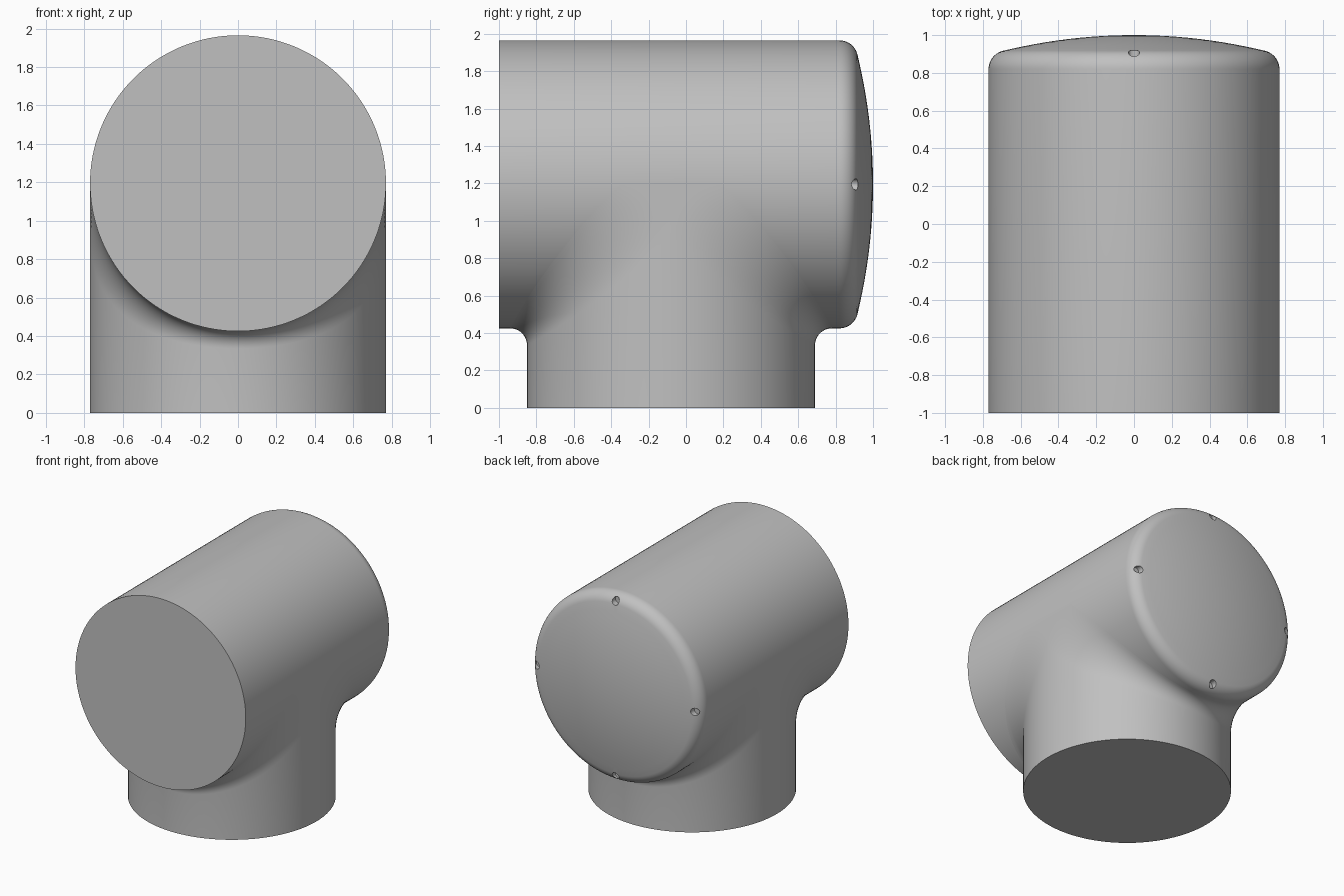
import bpy
import bmesh
import math
from mathutils import Matrix

R = 0.77          # radius of both pipes
AXIS_Z = 1.195    # height of the horizontal pipe axis
NECK_Y = -0.08    # centre of the vertical neck
SEG = 128

if "Cube" in bpy.data.objects:
    bpy.data.objects.remove(bpy.data.objects["Cube"], do_unlink=True)

grey = bpy.data.materials.new("plain grey")
grey.use_nodes = True
color = (0.53, 0.53, 0.53, 1)
grey.diffuse_color = color
grey.node_tree.nodes["Principled BSDF"].inputs["Base Color"].default_value = color


def make_object(name, bm):
    bmesh.ops.recalc_face_normals(bm, faces=bm.faces)
    mesh = bpy.data.meshes.new(name)
    bm.to_mesh(mesh)
    bm.free()
    mesh.materials.append(grey)
    obj = bpy.data.objects.new(name, mesh)
    bpy.context.collection.objects.link(obj)
    return obj


def smooth(obj):
    bpy.ops.object.select_all(action="DESELECT")
    obj.select_set(True)
    bpy.context.view_layer.objects.active = obj
    bpy.ops.object.shade_smooth_by_angle(angle=math.radians(30))


def loft(bm, rings):
    """Skin closed rings of equal length."""
    for a, b in zip(rings, rings[1:]):
        n = len(a)
        for i in range(n):
            j = (i + 1) % n
            bm.faces.new((a[i], a[j], b[j], b[i]))


# Horizontal pipe: flat front, rounded rim and shallow dome at the back
DOME_R, RIM, RIM_Y = 2.92, 0.1, 0.82
tilt = math.asin((R - RIM) / (DOME_R - RIM))
profile = [(-1, R)]
for k in range(11):
    a = math.radians(90) + (tilt - math.radians(90)) * k / 10
    profile.append((RIM_Y + RIM * math.cos(a), R - RIM + RIM * math.sin(a)))
for k in range(1, 12):
    a = tilt * (1 - k / 12)
    profile.append((1 - DOME_R + DOME_R * math.cos(a), DOME_R * math.sin(a)))

bm = bmesh.new()
rings = []
for y, r in profile:
    angles = [math.tau * i / SEG for i in range(SEG)]
    rings.append([bm.verts.new((r * math.cos(a), y, AXIS_Z + r * math.sin(a))) for a in angles])
loft(bm, rings)
bm.faces.new(rings[0])
tip = bm.verts.new((0, 1, AXIS_Z))
for i in range(SEG):
    bm.faces.new((rings[-1][i], rings[-1][(i + 1) % SEG], tip))
pipe = make_object("horizontal_pipe", bm)
smooth(pipe)

# Four small blind holes around the rim of the dome
bm = bmesh.new()
for k in range(4):
    a = math.tau * k / 4
    place = Matrix.Translation((0.715 * math.cos(a), 0.93, AXIS_Z + 0.715 * math.sin(a)))
    bmesh.ops.create_cone(bm, cap_ends=True, segments=24, radius1=0.03, radius2=0.03,
                          depth=0.12, matrix=place @ Matrix.Rotation(math.pi / 2, 4, "X"))
cutter = make_object("hole_cutter", bm)
cutter.hide_render = True
cutter.hide_viewport = True
cut = pipe.modifiers.new("holes", "BOOLEAN")
cut.operation = "DIFFERENCE"
cut.solver = "EXACT"
cut.object = cutter


# Vertical neck with a fillet that widens toward the sides
def neck_section(x):
    h = math.sqrt(max(R * R - x * x, 0))
    f = 0.09 + 0.18 * (x / R) ** 2
    side = [(h, 0), (h, AXIS_Z - h - f)]
    for k in range(1, 13):
        a = math.pi / 2 * k / 12
        side.append((h + f - f * math.cos(a), AXIS_Z - h - f + f * math.sin(a)))
    mirrored = [(-y, z) for y, z in reversed(side)]
    return side + [(0, AXIS_Z)] + mirrored


bm = bmesh.new()
rings = []
for i in range(SEG // 2 + 1):
    x = -R * math.cos(math.tau * i / SEG)
    rings.append([bm.verts.new((x, NECK_Y + y, z)) for y, z in neck_section(x)])
loft(bm, rings)
bm.faces.new(rings[0])
bm.faces.new(rings[-1])
bmesh.ops.remove_doubles(bm, verts=bm.verts, dist=0.00001)
neck = make_object("vertical_neck", bm)
smooth(neck)
